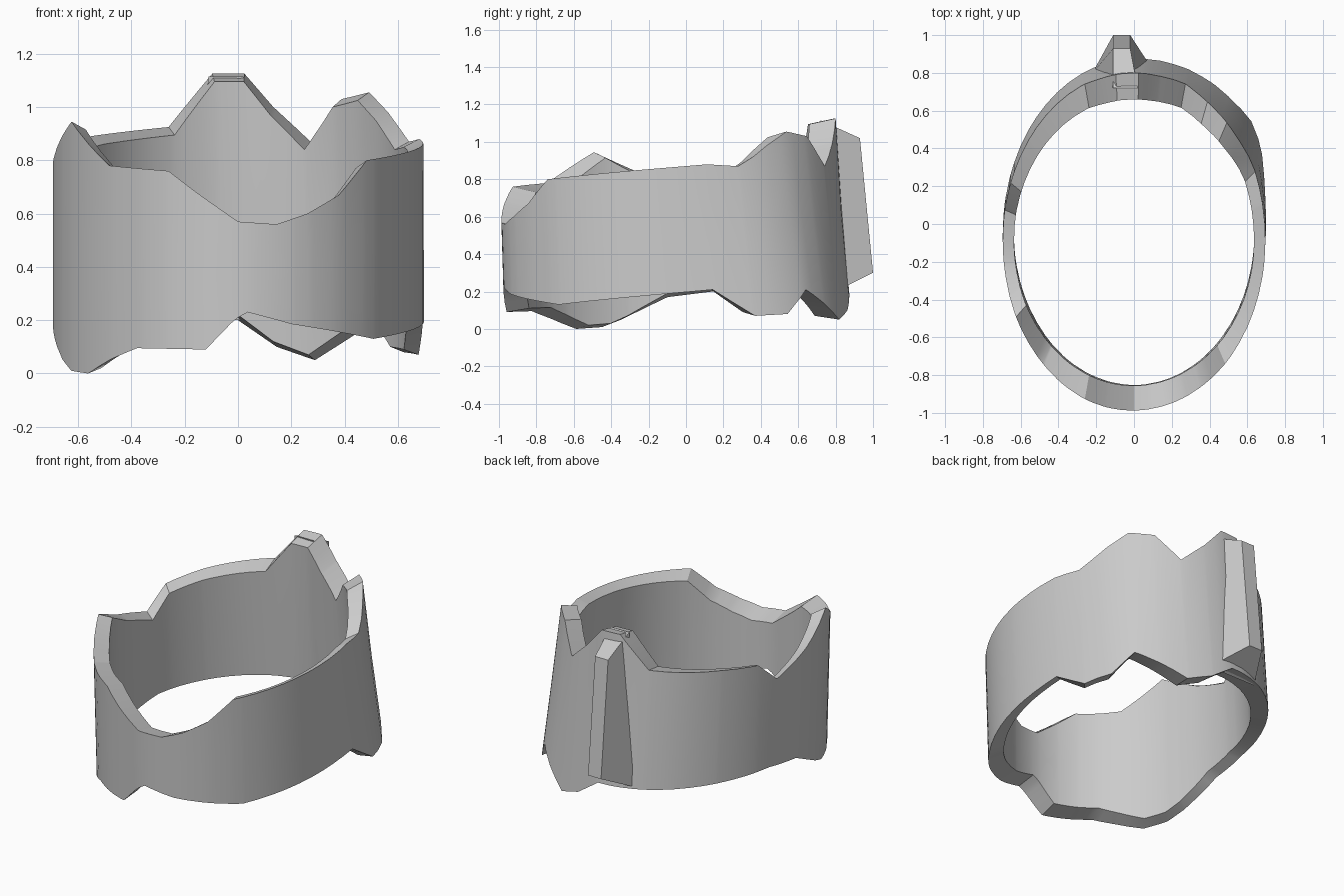
import bpy, bmesh
from math import sin, cos, radians, exp

cube = bpy.data.objects.get("Cube")
if cube:
    bpy.data.objects.remove(cube, do_unlink=True)

grey = bpy.data.materials.new("plain_grey")
grey.use_nodes = True
grey.diffuse_color = (0.6, 0.6, 0.6, 1)
grey.node_tree.nodes["Principled BSDF"].inputs["Base Color"].default_value = (0.6, 0.6, 0.6, 1)

# rim heights as (angle round the band, z); -90 is the front, 90 the back
TOP = [(-90, .57), (-78, .56), (-68, .6), (-57, .67), (-46, .8), (-10, .85),
       (13, .88), (24, .87), (30, .92), (36, .98), (45, 1.055), (56, 1.03),
       (67, .87), (79, 1.0), (88, 1.125), (98, 1.125), (112, .925), (143, .89),
       (160, .86), (170, .73), (188, .82), (206, .945), (226, .78), (248, .76),
       (257, .68), (270, .57)]
BOTTOM = [(-90, .21), (-87, .23), (-73, .185), (-43, .13), (12, .21), (25, .07),
          (36, .08), (45, .21), (66, .05), (78, .1), (90, .2), (168, .2),
          (183, .17), (199, .05), (206, .01), (216, 0), (227, .055),
          (237, .095), (260, .09), (268, .19), (270, .21)]


def height(keys, angle):
    for (a0, z0), (a1, z1) in zip(keys, keys[1:]):
        if a0 <= angle <= a1:
            return z0 + (z1 - z0) * (angle - a0) / (a1 - a0)


def wall_point(angle, z, inner):
    """Point on the oval wall, which leans back towards its foot."""
    low = min(max(1 - z, 0), 1)
    t = radians(angle)
    if inner:
        rx, ry, cy = .635, .76 + .04 * low, -.1 + .05 * low
    else:
        rx, ry, cy = .695, .9 + .03 * low, -.1 + .06 * low
    bulge = .08 * low * exp(-((angle - 38) / 22) ** 2)
    return ((rx + bulge) * cos(t), cy + (ry + bulge) * sin(t), z)


def finish(name, bm, angle):
    bmesh.ops.recalc_face_normals(bm, faces=bm.faces[:])
    mesh = bpy.data.meshes.new(name)
    bm.to_mesh(mesh)
    bm.free()
    mesh.materials.append(grey)
    obj = bpy.data.objects.new(name, mesh)
    bpy.context.scene.collection.objects.link(obj)
    bpy.ops.object.select_all(action='DESELECT')
    obj.select_set(True)
    bpy.context.view_layer.objects.active = obj
    bpy.ops.object.shade_smooth_by_angle(angle=radians(angle))
    return obj


# band: a closed loop of wall sections
angles = {a for a, z in TOP + BOTTOM} | set(range(-84, 270, 6))
angles.discard(270)
bm = bmesh.new()
sections = []
for a in sorted(angles):
    top, low = height(TOP, a), height(BOTTOM, a)
    mid = (top + low) / 2
    loop = [(low, False), (mid, False), (top, False),
            (top - .03, True), (mid, True), (low + .02, True)]
    sections.append([bm.verts.new(wall_point(a, z, inner)) for z, inner in loop])
for s0, s1 in zip(sections, sections[1:] + sections[:1]):
    for i in range(len(s0)):
        j = (i + 1) % len(s0)
        bm.faces.new((s0[i], s1[i], s1[j], s0[j]))
finish("band", bm, 30)

# back ridge: tapered rib whose foot spreads into the band
bm = bmesh.new()
rings = []
for root_left, root_right, root_y, root_z, edge_y, edge_z in (
        (-.22, .11, .8, .2, 1.0, .3), (-.11, .02, .72, 1.115, .93, 1.02)):
    rings.append([bm.verts.new(p) for p in (
        (root_left, root_y, root_z), (-.11, edge_y, edge_z),
        (-.02, edge_y, edge_z), (root_right, root_y, root_z))])
lower, upper = rings
bm.faces.new(lower)
bm.faces.new(upper)
for i in range(4):
    j = (i + 1) % 4
    bm.faces.new((lower[i], lower[j], upper[j], upper[i]))
finish("back_ridge", bm, 20)
